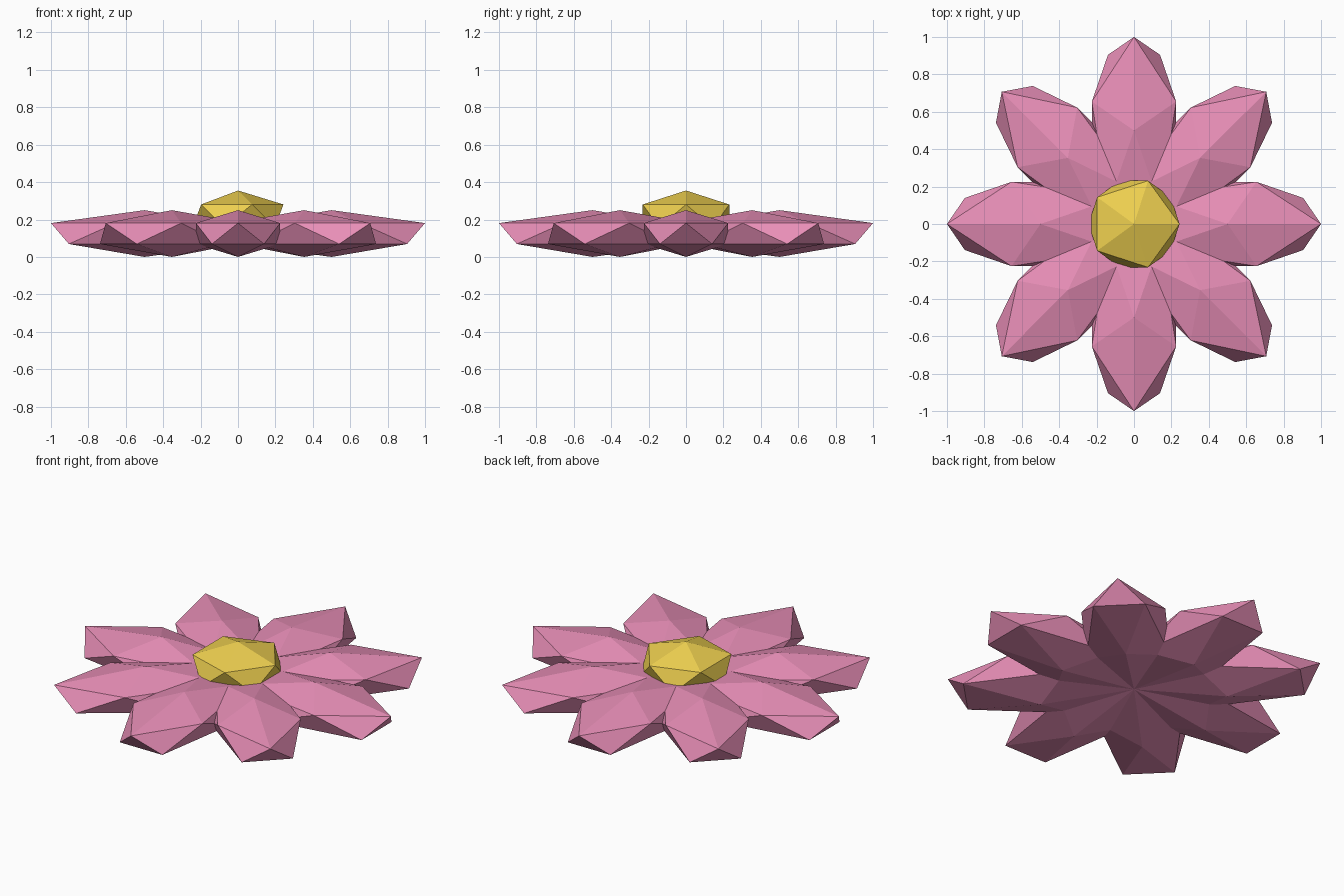
import bpy
import math

if "Cube" in bpy.data.objects:
    bpy.data.objects.remove(bpy.data.objects["Cube"])


def material(name, rgb):
    m = bpy.data.materials.new(name)
    m.diffuse_color = (*rgb, 1.0)
    m.use_nodes = True
    m.node_tree.nodes["Principled BSDF"].inputs["Base Color"].default_value = m.diffuse_color
    return m


def faceted_blob(name, loc, scale, turn, mat):
    # flat-shaded 20-sided icosphere, stretched and turned about z
    bpy.ops.mesh.primitive_ico_sphere_add(subdivisions=1, radius=1, location=loc)
    ob = bpy.context.object
    ob.name = name
    ob.scale = scale
    ob.rotation_euler.z = turn
    ob.data.materials.append(mat)
    return ob


pink = material("petal_pink", (0.80, 0.27, 0.47))
yellow = material("centre_yellow", (0.86, 0.63, 0.08))

# Eight petals around the middle
for i in range(8):
    a = i * math.pi / 4
    faceted_blob(f"petal_{i + 1}",
                 (0.5 * math.cos(a), 0.5 * math.sin(a), 0.125),
                 (0.559, 0.265, 0.125), a, pink)

# Flower centre
faceted_blob("flower_centre", (0, 0, 0.22), (0.272, 0.272, 0.135), 0, yellow)
